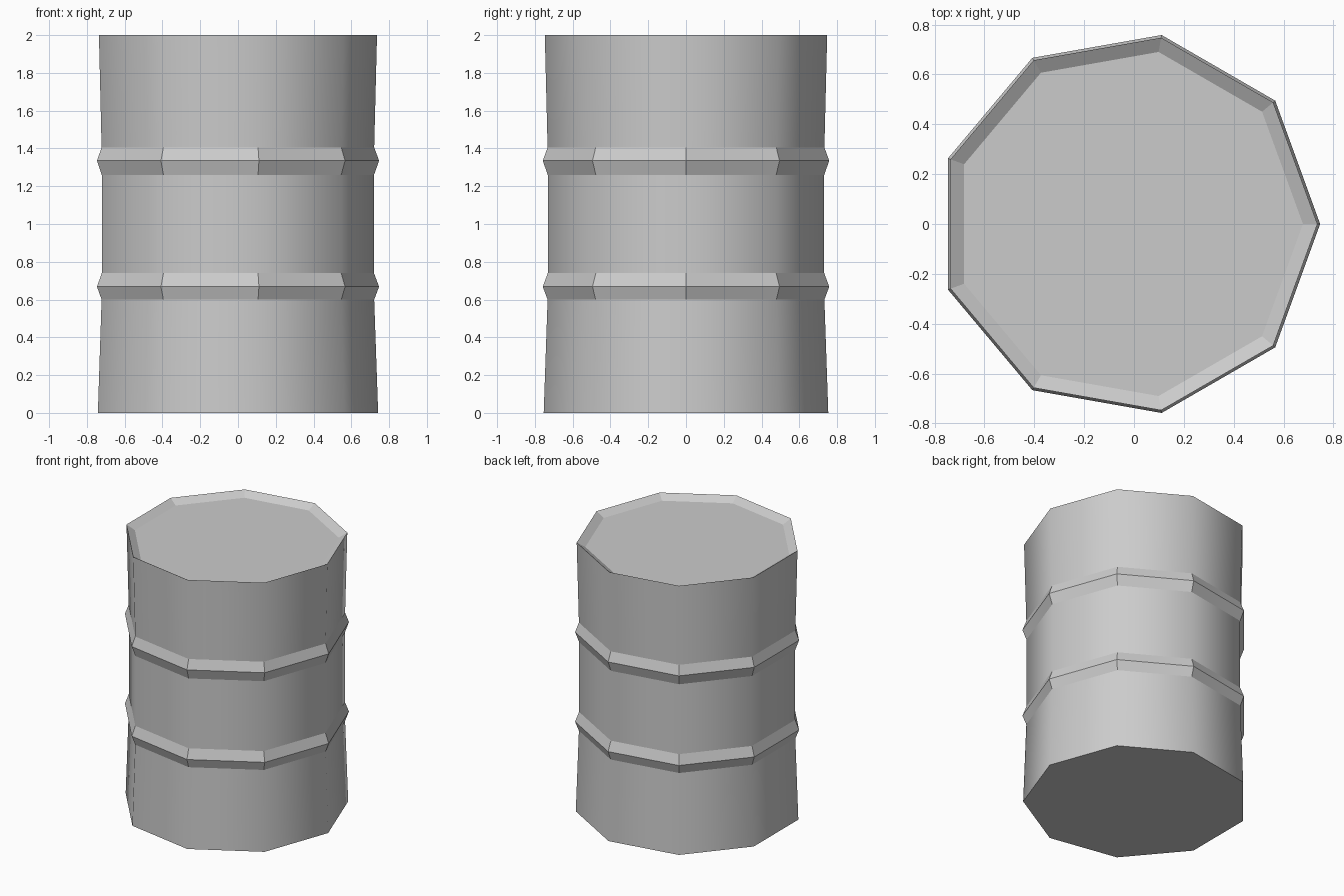
import bpy, bmesh
from math import cos, sin, tau

if "Cube" in bpy.data.objects:
    bpy.data.objects.remove(bpy.data.objects["Cube"])

SIDES = 9
CENTRE_X = -0.023

# radius, height from base to sunken lid
profile = [(0.765, 0), (0.744, 0.6), (0.77, 0.668), (0.743, 0.74),
           (0.743, 1.26), (0.77, 1.335), (0.744, 1.405), (0.759, 2.0),
           (0.701, 1.965)]
smooth_bands = {0, 3, 6}  # plain wall sections; ribs and rim stay flat

bm = bmesh.new()
rings = [[bm.verts.new((CENTRE_X + r * cos(tau * i / SIDES), r * sin(tau * i / SIDES), z))
          for i in range(SIDES)] for r, z in profile]

# walls, ribs and rim
for band, (low, high) in enumerate(zip(rings, rings[1:])):
    for i in range(SIDES):
        j = (i + 1) % SIDES
        face = bm.faces.new((low[i], low[j], high[j], high[i]))
        face.smooth = band in smooth_bands

# base and lid
bm.faces.new(rings[0][::-1])
bm.faces.new(rings[-1])

mesh = bpy.data.meshes.new("barrel")
bm.to_mesh(mesh)
bm.free()
bpy.context.collection.objects.link(bpy.data.objects.new("barrel", mesh))
